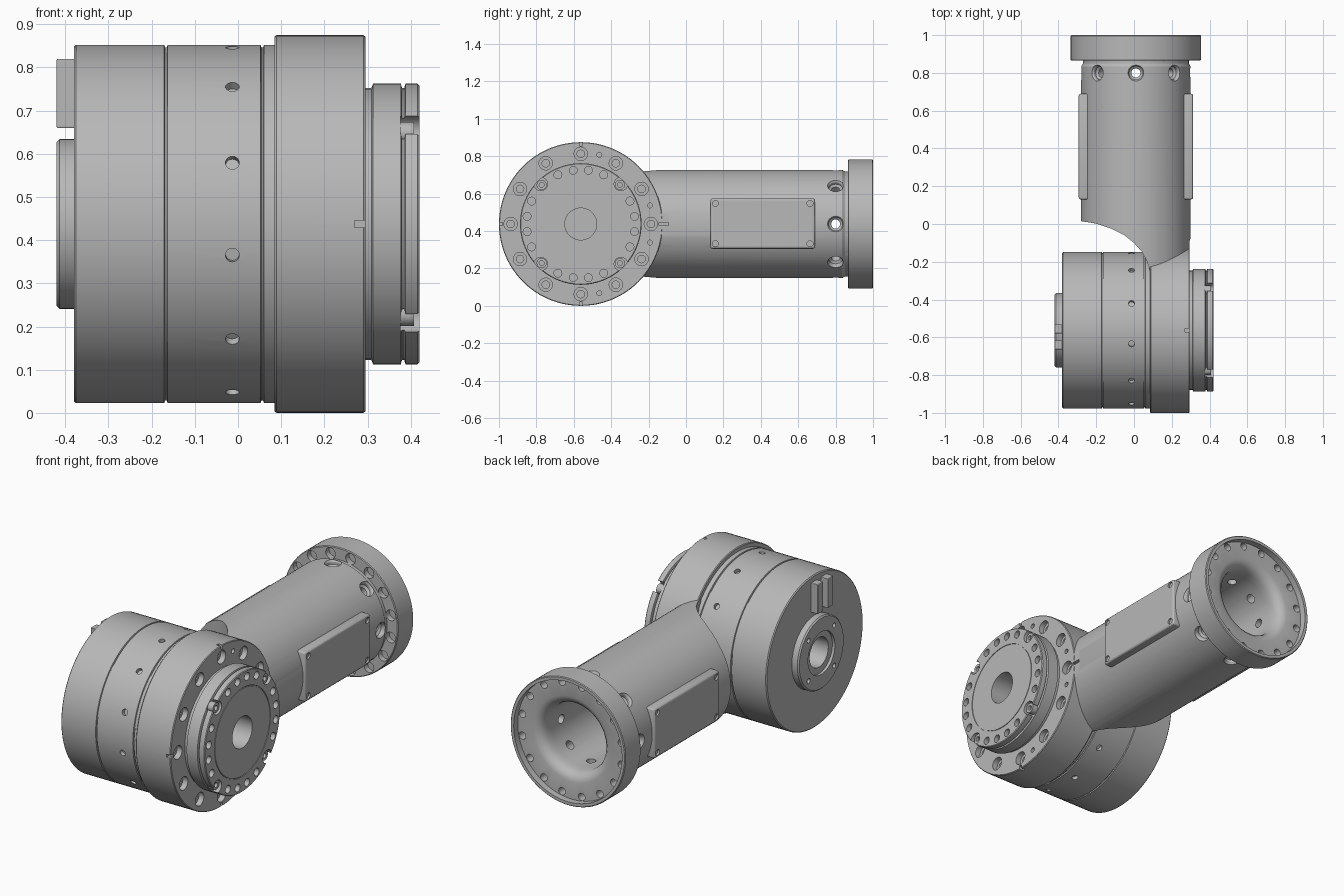
import bpy, bmesh
from math import radians, pi, cos, sin
from mathutils import Matrix, Vector

if "Cube" in bpy.data.objects:
    bpy.data.objects.remove(bpy.data.objects["Cube"])

grey = bpy.data.materials.new("machined grey")
grey.use_nodes = True
grey.diffuse_color = (0.48, 0.48, 0.48, 1)
grey.node_tree.nodes["Principled BSDF"].inputs["Base Color"].default_value = (0.48, 0.48, 0.48, 1)

# Local frames: z of each frame runs along the part's axis
TO_X = Matrix(((0, 0, 1, 0), (1, 0, 0, 0), (0, 1, 0, 0), (0, 0, 0, 1)))
TO_Y = Matrix(((0, 1, 0, 0), (0, 0, 1, 0), (1, 0, 0, 0), (0, 0, 0, 1)))
DRUM = Matrix.Translation((0, -0.5625, 0.4375)) @ TO_X
ARM = Matrix.Translation((0.01, 0, 0.4375)) @ TO_Y


def polar(frame, angle, radius):
    return frame @ Matrix.Rotation(radians(angle), 4, 'Z') @ Matrix.Translation((radius, 0, 0))


def radial(frame, angle, height):
    turn = Matrix.Rotation(radians(angle), 4, 'Z') @ Matrix.Translation((0, 0, height))
    return frame @ turn @ Matrix.Rotation(pi / 2, 4, 'Y')


def lathe(bm, profile, frame, seg=20):
    """Revolve (radius, height) points, starting and ending on the frame's z axis."""
    rings = []
    for r, h in profile:
        count = seg if r else 1
        rings.append([bm.verts.new(frame @ Vector((r * cos(2 * pi * i / seg),
                                                   r * sin(2 * pi * i / seg), h)))
                      for i in range(count)])
    for a, b in zip(rings, rings[1:]):
        for i in range(seg):
            j = (i + 1) % seg
            corners = [a[i % len(a)], a[j % len(a)], b[j % len(b)], b[i % len(b)]]
            bm.faces.new(list(dict.fromkeys(corners)))


def hole(bm, frame, r, low, high, inner=0, deep=0):
    """Cylinder, optionally stepped down to a narrower, deeper bore."""
    tip = [(0, deep), (inner, deep), (inner, low)] if inner else [(0, low)]
    lathe(bm, tip + [(r, low), (r, high), (0, high)], frame)


def prism(bm, outline, low, high):
    face = bm.faces.new([bm.verts.new((x, y, low)) for x, y in outline])
    ext = bmesh.ops.extrude_face_region(bm, geom=[face], use_keep_orig=True)["geom"]
    bmesh.ops.translate(bm, vec=(0, 0, high - low),
                        verts=[v for v in ext if isinstance(v, bmesh.types.BMVert)])


def box(bm, low, high, frame=Matrix()):
    low, high = Vector(low), Vector(high)
    m = frame @ Matrix.Translation((low + high) / 2) @ Matrix.Diagonal((*(high - low), 1))
    bmesh.ops.create_cube(bm, size=1, matrix=m)


def make(name, bm):
    bmesh.ops.recalc_face_normals(bm, faces=bm.faces[:])
    mesh = bpy.data.meshes.new(name)
    bm.to_mesh(mesh)
    bm.free()
    mesh.materials.append(grey)
    ob = bpy.data.objects.new(name, mesh)
    bpy.context.collection.objects.link(ob)
    return ob


def select(ob):
    bpy.ops.object.select_all(action='DESELECT')
    ob.select_set(True)
    bpy.context.view_layer.objects.active = ob


def combine(ob, bm, operation='DIFFERENCE'):
    tool = make("tool", bm)
    mod = ob.modifiers.new("combine", 'BOOLEAN')
    mod.operation, mod.solver, mod.object = operation, 'MANIFOLD', tool
    select(ob)
    bpy.ops.object.modifier_apply(modifier=mod.name)
    bpy.data.objects.remove(tool)


def smooth(ob):
    select(ob)
    bpy.ops.object.shade_smooth_by_angle(angle=radians(28))


def bevel(ob, width):
    mod = ob.modifiers.new("bevel", 'BEVEL')
    mod.width, mod.segments = width, 3
    select(ob)
    bpy.ops.object.modifier_apply(modifier=mod.name)


# Motor drum with rear cap, seams and bore
bm = bmesh.new()
lathe(bm, [(0, -.2), (.08, -.2), (.08, -.405), (.115, -.405), (.115, -.42), (.19, -.42),
           (.197, -.413), (.197, -.38), (.41, -.38), (.415, -.375),
           (.415, -.171), (.409, -.169), (.409, -.165), (.415, -.163),
           (.415, .052), (.409, .054), (.409, .058), (.415, .06), (.415, .09), (0, .09)], DRUM, 96)
drum = make("motor_drum", bm)
bm = bmesh.new()
for k in range(12):
    hole(bm, radial(DRUM, 10 + 30 * k, -.013), .016, .395, .45)
for k in range(4):
    hole(bm, polar(DRUM, 45 + 90 * k, .155), .013, -.45, -.405)
combine(drum, bm)
smooth(drum)

# Arm tube with end flange
bm = bmesh.new()
lathe(bm, [(0, -.245), (.29, -.245), (.29, .835), (.28, .85), (.28, .865), (.341, .865),
           (.345, .869), (.345, .996), (.341, 1), (.325, 1), (.325, .965), (.23, .965),
           (.208, .958), (.19, .94), (.182, .915), (.18, .88), (.18, .3), (0, .3)], ARM, 96)
body = make("elbow_body", bm)

# Swept cut beside the drum and flat trim level with the ring face
bm = bmesh.new()
prism(bm, [(-.4, .017), (-.28, .015), (-.2, .002), (-.12, -.025), (-.05, -.06), (0, -.1),
           (.04, -.145), (.065, -.19), (.08, -.23), (.087, -.3), (-.4, -.3)], 0, 1)
prism(bm, [(.294, -.3), (.4, -.3), (.4, -.06), (.305, -.06), (.294, -.09)], 0, 1)
combine(body, bm)

# Joint ring joined to the arm
bm = bmesh.new()
lathe(bm, [(0, .085), (.434, .085), (.4375, .089), (.4375, .291), (.434, .295), (.31, .295),
           (.31, .19), (0, .19)], DRUM, 96)
combine(body, bm, 'UNION')

# Ring bolts, pin holes and index slots
bm = bmesh.new()
for k in range(12):
    hole(bm, polar(DRUM, 30 * k, .375), .036, .265, .33, .02, .23)
for a in (15, -15, 75, -75):
    hole(bm, polar(DRUM, a, .383), .013, .27, .33)
for k in range(4):
    box(bm, (.418, -.008, .27), (.47, .008, .33), DRUM @ Matrix.Rotation(k * pi / 2, 4, 'Z'))
# Radial holes and flange holes of the arm
for k in range(8):
    lathe(bm, [(0, .15), (.024, .15), (.024, .255), (.036, .265), (.036, .278), (.05, .3),
               (0, .3)], radial(ARM, 45 * k, .8))
for k in range(16):
    hole(bm, polar(ARM, 22.5 * k + 11.25, .303), .02, .9, 1.05)
    hole(bm, polar(ARM, 22.5 * k + 11.25, .308), .029, .855, .895)
combine(body, bm)
smooth(body)

# Output flange with face groove, tapped holes and bolt notches
bm = bmesh.new()
lathe(bm, [(0, .2), (.085, .2), (.085, .42), (.236, .42), (.236, .416), (.24, .416), (.24, .42),
           (.321, .42), (.325, .416), (.325, .388), (.315, .385), (.315, .38), (.325, .377),
           (.325, .313), (.315, .309), (.315, .19), (0, .19)], DRUM, 96)
flange = make("output_flange", bm)
bm = bmesh.new()
for q in range(4):
    hole(bm, polar(DRUM, 45 + 90 * q, .303), .036, .376, .45)
    for a in (20, 37, 53, 70):
        hole(bm, polar(DRUM, 45 + 90 * q + a, .29), .021, .395, .45)
combine(flange, bm)
smooth(flange)

bm = bmesh.new()
for q in range(4):
    lathe(bm, [(0, .392), (.013, .392), (.013, .408), (.027, .408), (.027, .365), (0, .365)],
          polar(DRUM, 45 + 90 * q, .296))
smooth(make("flange_bolts", bm))

# Side cover plates with corner screw recesses
for side, name in ((1, "left_cover"), (-1, "right_cover")):
    bm = bmesh.new()
    x0, x1 = sorted((.01 + side * .22, .01 + side * .303))
    box(bm, (x0, .13, .305), (x1, .69, .575))
    plate = make(name, bm)
    bevel(plate, .012)
    bm = bmesh.new()
    for y in (.157, .663):
        for z in (.332, .548):
            frame = Matrix.Translation((.01, y, z)) @ Matrix.Rotation(side * pi / 2, 4, 'Y')
            hole(bm, frame, .016, .293, .33)
    combine(plate, bm)
    smooth(plate)

# Cable connectors on the drum end
for name, y in (("front_connector", -.64), ("rear_connector", -.555)):
    bm = bmesh.new()
    box(bm, (-.42, y - .024, .66), (-.37, y + .024, .82))
    connector = make(name, bm)
    bevel(connector, .003)
